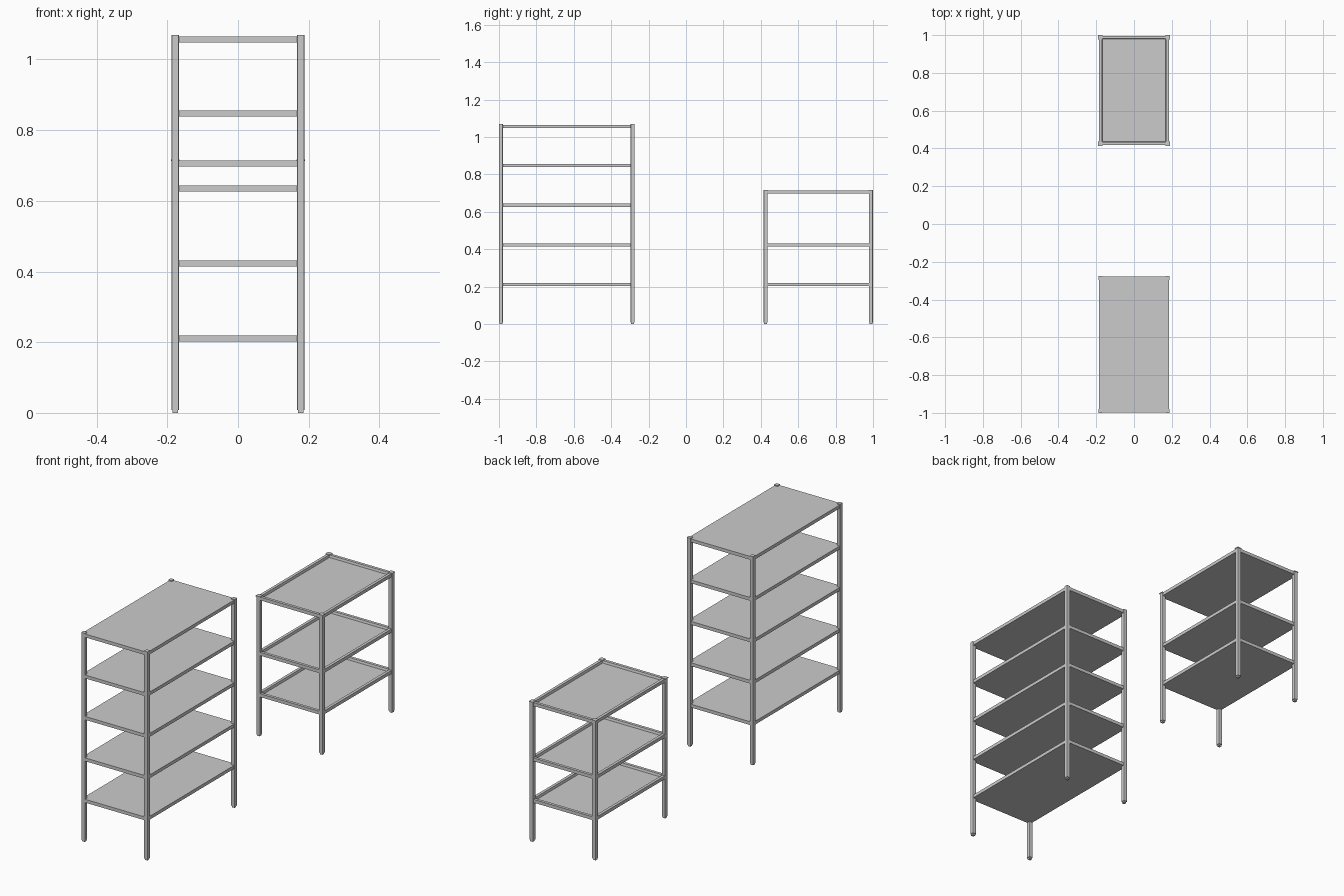
import bpy
import bmesh
from mathutils import Matrix, Vector

if "Cube" in bpy.data.objects:
    bpy.data.objects.remove(bpy.data.objects["Cube"])

POST = 0.021      # post width
THICK = 0.017     # shelf thickness
OUT = 0.188       # half width over the posts


def finish(bm, name):
    me = bpy.data.meshes.new(name)
    bm.to_mesh(me)
    bm.free()
    ob = bpy.data.objects.new(name, me)
    bpy.context.collection.objects.link(ob)
    return ob


def add_box(bm, lo, hi):
    lo, hi = Vector(lo), Vector(hi)
    m = Matrix.Translation((lo + hi) / 2) @ Matrix.Diagonal((*(hi - lo), 1))
    return bmesh.ops.create_cube(bm, size=1, matrix=m)["verts"]


def post(name, x, y, top, cap):
    # chamfered square tube
    bm = bmesh.new()
    h = POST / 2
    add_box(bm, (x - h, y - h, 0.008), (x + h, y + h, top))
    upright = [e for e in bm.edges
               if abs(e.verts[0].co.z - e.verts[1].co.z) > 0.1]
    bmesh.ops.bevel(bm, geom=upright, offset=0.003, segments=2,
                    profile=0.5, affect='EDGES')
    # narrower foot
    f = h * 0.7
    add_box(bm, (x - f, y - f, 0), (x + f, y + f, 0.009))
    # slightly wider cap
    if cap:
        c = h + 0.0015
        add_box(bm, (x - c, y - c, top - 0.004), (x + c, y + c, top))
    finish(bm, name)


def shelf(name, y0, y1, top, rim):
    # slab just inside the outer post faces; a rim makes it a shallow tray
    bm = bmesh.new()
    x = OUT - 0.003
    verts = add_box(bm, (-x, y0 + 0.003, top - THICK), (x, y1 - 0.003, top))
    if rim:
        bm.normal_update()
        up = [f for f in bm.faces if f.normal.z > 0.9]
        bmesh.ops.inset_region(bm, faces=up, thickness=0.021)
        bmesh.ops.inset_region(bm, faces=up, thickness=0.004, depth=-0.012)
    finish(bm, name)


def rack(name, y0, y1, height, levels, rim):
    h = POST / 2
    for sx, side in ((-1, "left"), (1, "right")):
        for y, end in ((y0 + h, "front"), (y1 - h, "back")):
            post(f"{name}_{end}_{side}_post", sx * (OUT - h), y, height, rim)
    for i, z in enumerate(levels, 1):
        shelf(f"{name}_shelf_{i}", y0, y1, z, rim)


# tall rack with flat shelves, low rack with tray shelves
rack("tall_rack", -1.0, -0.275, 1.069, (0.219, 0.431, 0.643, 0.855, 1.065), False)
rack("low_rack", 0.415, 0.999, 0.717, (0.219, 0.431, 0.714), True)
